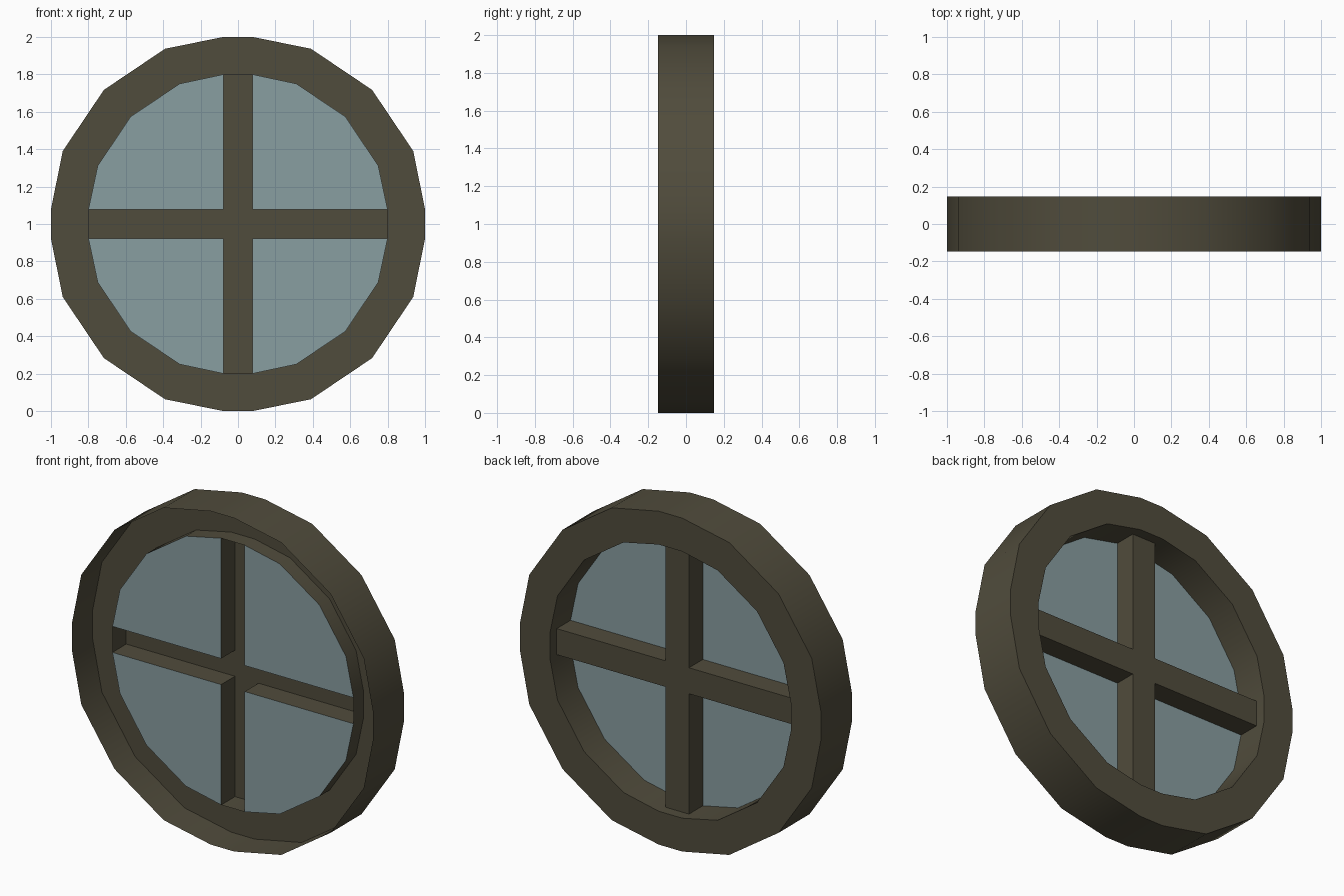
import bpy
import bmesh
import math

if "Cube" in bpy.data.objects:
    bpy.data.objects.remove(bpy.data.objects["Cube"])

W = 0.078          # half width of the glazing bars
HALF = 0.147       # half depth of the rim
GLASS_Y = -0.048   # plane of the panes and open front of the bars
FLOOR_Y = 0.048    # recessed front face of the rim
BAR_Y = 0.083      # back face of the bars

# One quadrant of each outline, in x and z, relative to the wheel centre
OUTER = [(W, 1.0), (0.39, 0.937), (0.717, 0.717), (0.937, 0.39), (1.0, W)]
INNER = [(W, 0.8), (0.312, 0.75), (0.574, 0.574), (0.75, 0.312), (0.8, W)]


def material(name, rgb):
    m = bpy.data.materials.new(name)
    m.diffuse_color = (*rgb, 1.0)
    m.use_nodes = True
    m.node_tree.nodes["Principled BSDF"].inputs["Base Color"].default_value = m.diffuse_color
    return m


def turn(points, k):
    """Rotate points clockwise by k quarter turns."""
    for _ in range(k):
        points = [(z, -x) for x, z in points]
    return points


def full(points):
    return [p for k in range(4) for p in turn(points, k)]


def add_loop(bm, points, y):
    return [bm.verts.new((x, y, z + 1.0)) for x, z in points]


def bridge(bm, a, b, skip=lambda i: False):
    """Join two closed loops with quads."""
    for i in range(len(a)):
        if not skip(i):
            j = (i + 1) % len(a)
            bm.faces.new((a[i], a[j], b[j], b[i]))


def finish(bm, name, mat):
    me = bpy.data.meshes.new(name)
    bm.to_mesh(me)
    bm.free()
    me.materials.append(mat)
    ob = bpy.data.objects.new(name, me)
    bpy.context.collection.objects.link(ob)
    return ob


wood = material("dark_brown_wood", (0.081, 0.072, 0.045))
glass = material("grey_blue_glass", (0.247, 0.342, 0.356))

# Rim: outer wall, back face and inner wall reaching forward to the glass
bm = bmesh.new()
outer, inner = full(OUTER), full(INNER)
loops = [add_loop(bm, outer, -HALF), add_loop(bm, outer, HALF),
         add_loop(bm, inner, HALF), add_loop(bm, inner, GLASS_Y)]
for a, b in zip(loops, loops[1:]):
    bridge(bm, a, b)
# Recessed front face between the two walls
bridge(bm, add_loop(bm, inner, FLOOR_Y), add_loop(bm, outer, FLOOR_Y))
rim = finish(bm, "window_rim", wood)
bpy.context.view_layer.objects.active = rim
rim.select_set(True)
bpy.ops.object.shade_smooth_by_angle(angle=math.radians(35))

# Glazing bars: a cross-shaped channel, open at the front, ends meet the rim
bm = bmesh.new()
cross = full([(W, 0.8), (W, W), (0.8, W)])
front, back = add_loop(bm, cross, GLASS_Y), add_loop(bm, cross, BAR_Y)
bm.faces.new(back)
bridge(bm, front, back, skip=lambda i: i % 3 == 2)
finish(bm, "glazing_bars", wood)

# Four glass panes
bm = bmesh.new()
for k in range(4):
    pane = turn(INNER + [(W, W)], k)
    bm.faces.new(add_loop(bm, pane[::-1], GLASS_Y))
finish(bm, "glass_panes", glass)
